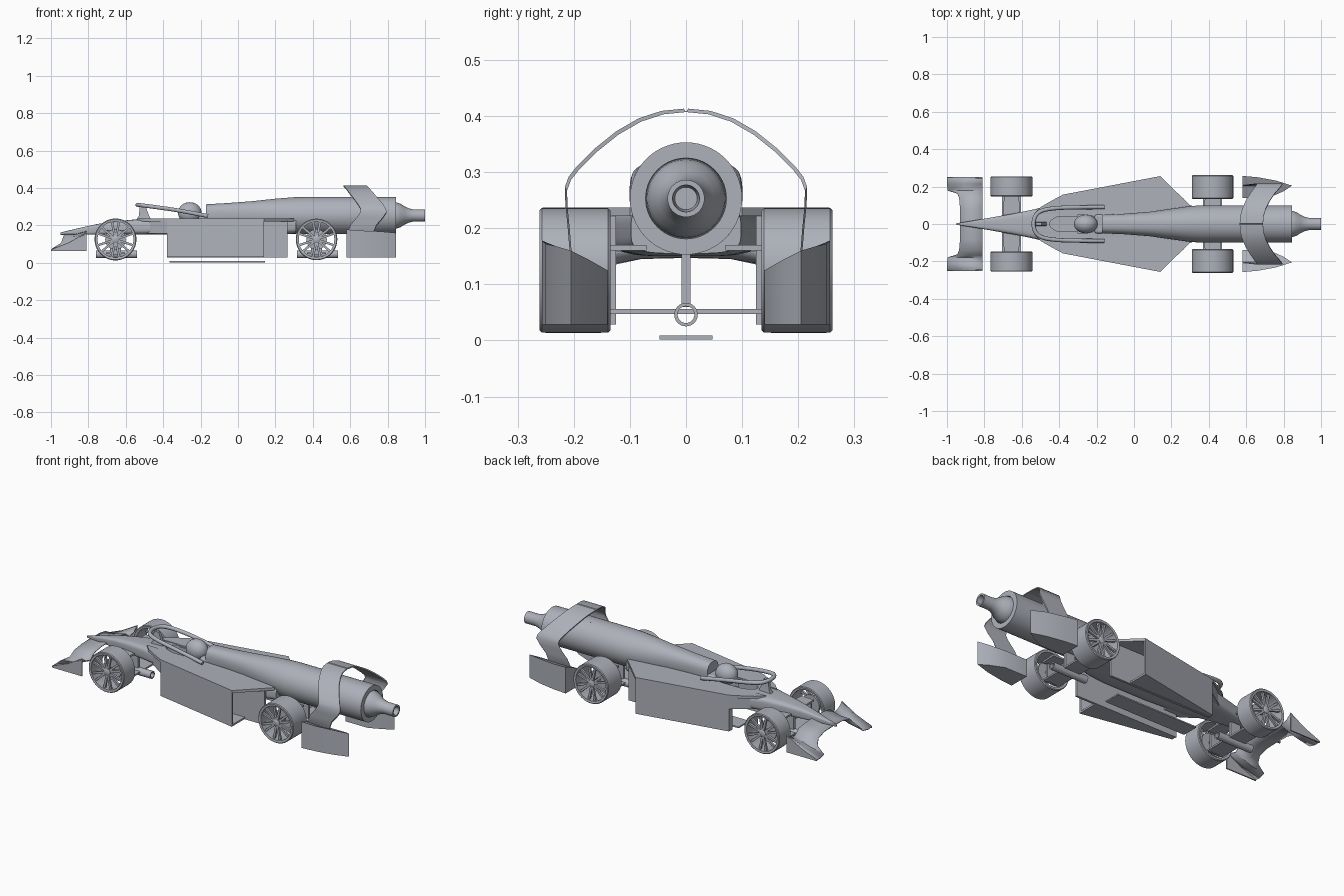
import bpy, bmesh, math
from mathutils import Matrix, Vector

cube = bpy.data.objects.get("Cube")
if cube:
    bpy.data.objects.remove(cube, do_unlink=True)

GREY = (0.42, 0.44, 0.49, 1.0)
mat = bpy.data.materials.new("light grey")
mat.use_nodes = True
mat.diffuse_color = GREY
mat.node_tree.nodes["Principled BSDF"].inputs["Base Color"].default_value = GREY


def finish(name, bm, mirror=False, thick=0, smooth=True, bevel=0):
    """Turn a bmesh into a shaded object with optional modifiers."""
    bmesh.ops.recalc_face_normals(bm, faces=bm.faces)
    me = bpy.data.meshes.new(name)
    bm.to_mesh(me)
    bm.free()
    me.materials.append(mat)
    ob = bpy.data.objects.new(name, me)
    bpy.context.collection.objects.link(ob)
    if thick:
        m = ob.modifiers.new("thickness", "SOLIDIFY")
        m.thickness, m.offset = thick, 0
    if bevel:
        m = ob.modifiers.new("soft edges", "BEVEL")
        m.width, m.segments = bevel, 2
    if mirror:
        m = ob.modifiers.new("mirror", "MIRROR")
        m.use_axis = (False, True, False)
    if smooth:
        bpy.ops.object.select_all(action="DESELECT")
        ob.select_set(True)
        bpy.context.view_layer.objects.active = ob
        bpy.ops.object.shade_smooth_by_angle(angle=math.radians(35))
    return ob


def loft(name, rings, closed=True, caps=True, **kw):
    """Skin a list of equal-length point rows."""
    bm = bmesh.new()
    rows = [[bm.verts.new(p) for p in ring] for ring in rings]
    n = len(rows[0])
    for a, b in zip(rows, rows[1:]):
        for i in range(n if closed else n - 1):
            j = (i + 1) % n
            bm.faces.new((a[i], a[j], b[j], b[i]))
    if closed and caps:
        bm.faces.new(rows[0])
        bm.faces.new(rows[-1])
    return finish(name, bm, **kw)


def oval(x, w, z0, z1, power, n=40):
    """Rounded-box section across the car."""
    pts = []
    for i in range(n):
        a = 2 * math.pi * (i + 0.5) / n
        c, s = math.cos(a), math.sin(a)
        pts.append((x, math.copysign(w * abs(c) ** power, c),
                    (z0 + z1) / 2 + math.copysign((z1 - z0) / 2 * abs(s) ** power, s)))
    return pts


def prism(name, outline, z0, z1, **kw):
    return loft(name, [[(x, y, z) for x, y in outline] for z in (z0, z1)], **kw)


def box(name, x0, x1, y0, y1, z0, z1, **kw):
    return prism(name, [(x0, y0), (x1, y0), (x1, y1), (x0, y1)], z0, z1, **kw)


def lathe(name, profile, origin, axis, n=56, loop=False, **kw):
    """Revolve (distance along axis, radius) points about the x or y axis."""
    rings = []
    for d, r in profile + (profile[:1] if loop else []):
        ring = []
        for i in range(n):
            a = 2 * math.pi * i / n
            u, v = r * math.cos(a), r * math.sin(a)
            ring.append(Vector(origin) + Vector((d, u, v) if axis == "x" else (u, d, v)))
        rings.append(ring)
    return loft(name, rings, caps=not loop, **kw)


# Nose and lower hull
hull = loft("hull", [oval(*s, 0.5) for s in (
    (-.95, .004, .15, .162), (-.85, .02, .15, .186), (-.75, .037, .15, .208),
    (-.65, .055, .15, .222), (-.55, .075, .15, .232), (-.38, .115, .15, .237),
    (-.17, .13, .15, .238), (.1, .13, .15, .238), (.2, .118, .15, .238), (.31, .098, .155, .24))])

# Cockpit opening
bm = bmesh.new()
bmesh.ops.create_cone(bm, cap_ends=True, segments=40, radius1=1, radius2=1, depth=1,
                      matrix=Matrix.Translation((-.31, 0, .23)) @ Matrix.Diagonal((.14, .055, .1, 1)))
cutter = finish("cockpit_cutter", bm, smooth=False)
cutter.hide_render = True
cut = hull.modifiers.new("cockpit", "BOOLEAN")
cut.operation, cut.object, cut.solver = "DIFFERENCE", cutter, "EXACT"
bpy.context.view_layer.objects.active = hull
bpy.ops.object.modifier_move_to_index(modifier="cockpit", index=0)
bpy.ops.object.modifier_apply(modifier="cockpit")
bpy.data.objects.remove(cutter, do_unlink=True)

# Engine cover swelling into the rear tube
loft("engine_cover", [oval(*s, p) for s, p in (
    ((-.17, .05, .2, .313), .75), ((-.05, .055, .2, .32), .8), ((.08, .065, .19, .33), .85),
    ((.2, .082, .17, .343), .95), ((.3, .096, .156, .351), 1), ((.36, .1, .153, .353), 1),
    ((.6, .1, .153, .353), 1))])
lathe("rear_tube", [(.58, .1), (.845, .1), (.845, .072), (.835, .071)], (0, 0, .253), "x")
lathe("exhaust_nozzle", [(.83, .071), (.85, .069), (.87, .062), (.89, .049), (.91, .039), (.935, .033),
                         (1, .033), (1, .024), (.95, .02)], (0, 0, .253), "x")

# Driver helmet and head rest
bm = bmesh.new()
bmesh.ops.create_uvsphere(bm, u_segments=32, v_segments=16, radius=1,
                          matrix=Matrix.Translation((-.258, 0, .267)) @ Matrix.Diagonal((.063, .05, .057, 1)))
finish("helmet", bm)
box("head_rest", -.21, -.15, -.05, .05, .2, .255, bevel=.01)

# Head guard hoop and its pillar
half = [(-.16, .09, .25), (-.3, .09, .278), (-.44, .085, .298), (-.52, .065, .308), (-.543, 0, .311)]
path = half + [(x, -y, z) for x, y, z in half[-2::-1]]
curve = bpy.data.curves.new("head_guard", "CURVE")
curve.dimensions = "3D"
curve.bevel_depth, curve.bevel_resolution = .011, 3
curve.use_fill_caps = True
spline = curve.splines.new("NURBS")
spline.points.add(len(path) - 1)
for p, co in zip(spline.points, path):
    p.co = (*co, 1)
spline.use_endpoint_u, spline.order_u, spline.resolution_u = True, 3, 8
curve.materials.append(mat)
bpy.context.collection.objects.link(bpy.data.objects.new("head_guard", curve))
loft("guard_pillar", [[(x0, -w, z), (x1, -w, z), (x1, w, z), (x0, w, z)] for x0, x1, w, z in (
    (-.55, -.46, .014, .22), (-.53, -.475, .009, .25), (-.525, -.495, .008, .305))])

# Side pods: roof, floor, outer skirt and inner wall
prism("pod_roof", [(-.54, .05), (-.5, .09), (-.44, .125), (-.38, .157), (.14, .256), (.3, .1), (.3, .05)],
      .222, .237, mirror=True, smooth=False)
prism("pod_floor", [(-.38, .127), (-.38, .155), (.14, .255), (.14, .127)], .03, .04, mirror=True, smooth=False)
prism("pod_skirt", [(-.38, .157), (.14, .256), (.14, .244), (-.38, .145)], .03, .23, mirror=True, smooth=False)
box("pod_inner_wall", -.38, .265, .125, .138, .028, .225, mirror=True, smooth=False)
box("pod_front", -.38, -.37, .127, .155, .03, .23, mirror=True, smooth=False)
prism("pod_shoulder", [(-.54, .04), (-.46, .1), (-.38, .154), (-.3, .13), (-.3, .04)], .158, .23,
      mirror=True, smooth=False)
box("skid_plank", -.365, .145, -.047, .047, .002, .009, smooth=False)

# Front wing with drooped tips and end plates
loft("front_wing", [[(x0, y, z0), ((x0 + x1) / 2, y, (z0 + z1) / 2 - .008), (x1, y, z1)] for y, x0, z0, x1, z1 in (
    (0, -.93, .15, -.81, .168), (.08, -.93, .148, -.81, .165), (.14, -.935, .135, -.81, .155),
    (.165, -.945, .105, -.81, .135), (.178, -.995, .072, -.81, .125), (.215, -1, .066, -.81, .135),
    (.25, -1, .068, -.81, .16))], closed=False, thick=.006, mirror=True)
loft("wing_end_plate", [[(-1, y, .062), (-.81, y, .062), (-.81, y, .163), (-.9, y, .11), (-1, y, .07)]
                        for y in (.244, .251)], mirror=True, smooth=False)

# Rear arched wing over the tube
loft("arch_wing", [[(x0, y, z - .003), (x1, y, z - .003), (x1, y + .004, z + .003), (x0, y + .004, z + .003)]
                   for y, z, x0, x1 in (
    (0, .41, .565, .69), (.04, .406, .568, .693), (.08, .393, .58, .705), (.12, .37, .597, .725),
    (.16, .338, .622, .752), (.19, .308, .643, .778), (.205, .289, .655, .79), (.212, .27, .655, .795),
    (.211, .24, .635, .775), (.207, .2, .602, .74), (.203, .15, .58, .72))], caps=True, mirror=True)

# Rear side fairings, roof rising outwards
foot = [(.58, .14, .125), (.58, .2, .155), (.58, .257, .178), (.66, .25, .172),
        (.76, .232, .168), (.845, .205, .16), (.8, .175, .145), (.72, .14, .125)]
loft("rear_fairing", [[(x, y, .028) for x, y, z in foot], [(x, y, z) for x, y, z in foot]], mirror=True)


# Wheels, spokes and running gear
def wheel(label, x, y0, y1, r):
    centre = (x, 0, .125)
    lathe(label + "_tyre", [(y0, r - .004), (y0 + .004, r), (y1 - .004, r), (y1, r - .004),
                            (y1 - .002, r - .016), (y0 + .002, r - .016)], centre, "y", loop=True, mirror=True)
    lathe(label + "_hub", [(y1 - .03, .02), (y1 - .008, .02), (y1 - .004, .014)], centre, "y", n=24, mirror=True)
    lathe(label + "_brake_disc", [(y0 + .04, .055), (y0 + .05, .055)], centre, "y", n=32, mirror=True)
    bm = bmesh.new()
    for i in range(6):
        turn = Matrix.Rotation(math.tau * i / 6, 4, "Y")
        for side in (-1, 1):
            lean = Matrix.Rotation(side * .2, 4, "Y")
            size = Matrix.Diagonal((.012, .012, r - .022, 1))
            bmesh.ops.create_cube(bm, size=1, matrix=Matrix.Translation((x, y1 - .016, .125)) @ turn @ lean
                                  @ Matrix.Translation((0, 0, r / 2)) @ size)
    finish(label + "_spokes", bm, mirror=True, smooth=False)
    # Axle beam, centre strut and lengthwise tube
    box(label + "_axle_beam", x - .05, x + .05, -y0 - .01, y0 + .01, .047, .056, smooth=False)
    box(label + "_centre_strut", x - .03, x + .03, -.008, .008, .06, .165, smooth=False)
    lathe(label + "_gear_tube", [(-.105, .021), (.115, .021), (.115, .015), (-.105, .015)],
          (x, 0, .046), "x", n=24, loop=True)
    lathe(label + "_stub_axle", [(y0, .01), (y1 - .02, .01)], centre, "y", n=16, mirror=True)
    box(label + "_upright", x - .03, x + .03, y0, y0 + .01, .045, .15, mirror=True, smooth=False)


wheel("front_wheel", -.655, .148, .254, .112)
wheel("rear_wheel", .42, .135, .261, .111)

# Suspension arms
for label, x, z, inner in (("front", -.655, .175, .03), ("rear", .42, .17, .07)):
    outer = .16
    prism(label + "_upper_arm", [(x - .045, inner), (x + .045, inner), (x + .04, outer), (x - .04, outer)],
          z - .01, z, mirror=True, smooth=False)
